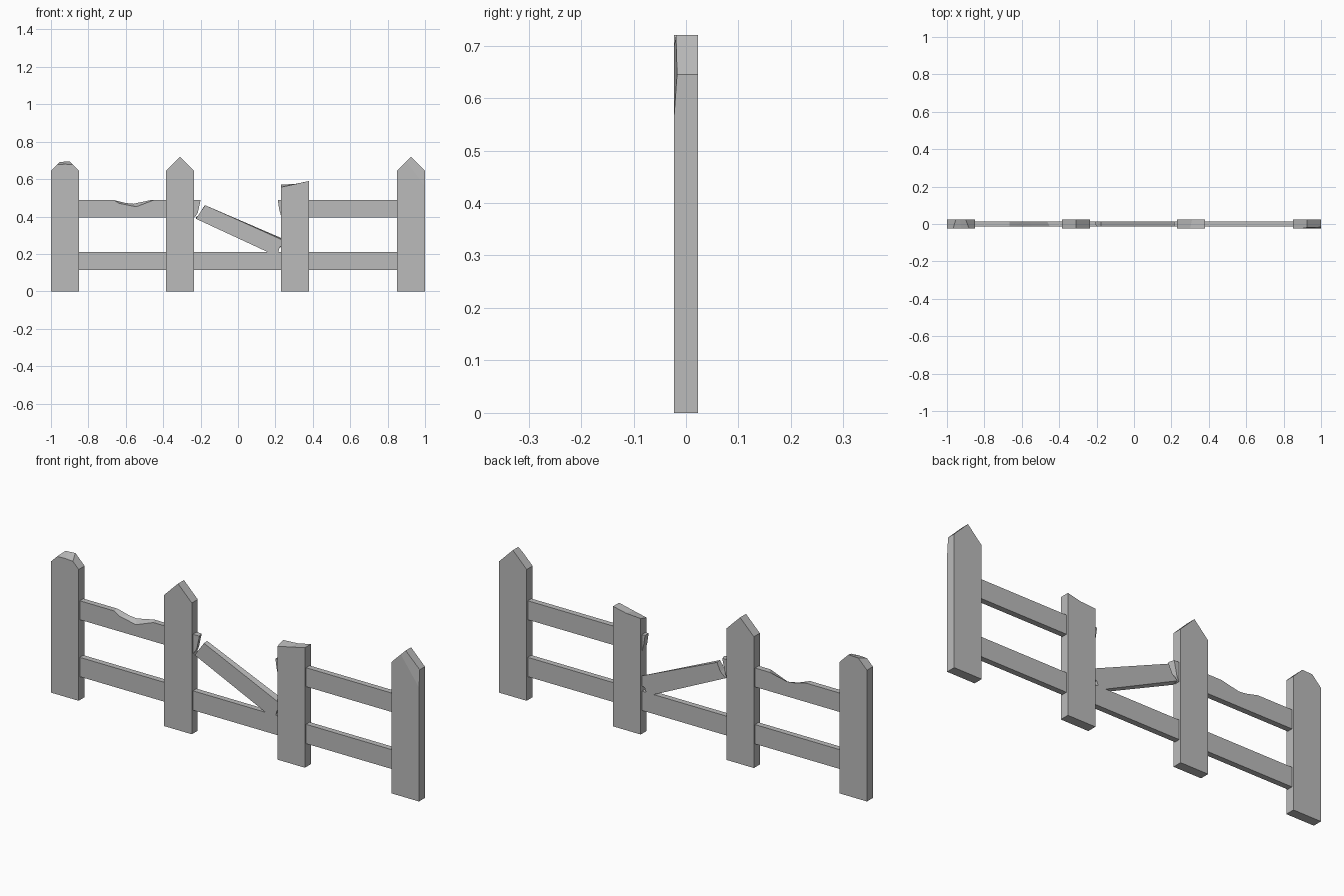
import bpy, bmesh
from mathutils import Vector

if "Cube" in bpy.data.objects:
    bpy.data.objects.remove(bpy.data.objects["Cube"])

grey = bpy.data.materials.new("weathered_grey")
grey.use_nodes = True
COLOUR = (0.5, 0.5, 0.5, 1)
grey.diffuse_color = COLOUR
grey.node_tree.nodes["Principled BSDF"].inputs["Base Color"].default_value = COLOUR

POST_Y, RAIL_Y = 0.023, 0.014


def board(name, front, depth, back=None, cut=None):
    """Join a front outline to a back outline (x, z); optionally shave by a plane."""
    back = back or front
    bm = bmesh.new()
    f = [bm.verts.new((x, -depth, z)) for x, z in front]
    b = [bm.verts.new((x, depth, z)) for x, z in back]
    bm.faces.new(f)
    bm.faces.new(b[::-1])
    n = len(f)
    for i in range(n):
        j = (i + 1) % n
        bm.faces.new((f[j], f[i], b[i], b[j]))
    if cut:
        p, q, r = map(Vector, cut)
        normal = (q - p).cross(r - p)
        if normal.y > 0:
            normal.negate()
        res = bmesh.ops.bisect_plane(bm, geom=bm.verts[:] + bm.edges[:] + bm.faces[:],
                                     plane_co=p, plane_no=normal, clear_outer=True)
        edges = [e for e in res["geom_cut"] if isinstance(e, bmesh.types.BMEdge)]
        bmesh.ops.holes_fill(bm, edges=edges)
    bmesh.ops.recalc_face_normals(bm, faces=bm.faces[:])
    mesh = bpy.data.meshes.new(name)
    bm.to_mesh(mesh)
    bm.free()
    mesh.materials.append(grey)
    obj = bpy.data.objects.new(name, mesh)
    bpy.context.collection.objects.link(obj)
    return obj


def post(name, x, top, back_top=None, cut=None):
    """Upright of standard width; tops run from right to left."""
    foot = [(x, 0), (x + 0.15, 0)]
    return board(name, foot + top, POST_Y, foot + (back_top or top), cut)


def picket(x):
    return [(x + 0.15, 0.645), (x + 0.075, 0.72), (x, 0.645)]


# Pointed posts, the last one with a shaved front corner
post("inner_right_post", -0.385, picket(-0.385))
post("outer_left_post", 0.85, picket(0.85),
     cut=((1, -0.023, 0.56), (1, -0.017, 0.645), (0.925, -0.019, 0.72)))

# Posts with broken tops
post("outer_right_post", -1,
     [(-0.85, 0.645), (-0.882, 0.677), (-0.925, 0.68), (-0.967, 0.678), (-1, 0.645)],
     [(-0.85, 0.645), (-0.9, 0.695), (-0.93, 0.693), (-0.953, 0.692), (-1, 0.645)])
post("inner_left_post", 0.23,
     [(0.38, 0.59), (0.3, 0.572), (0.23, 0.557)],
     [(0.38, 0.59), (0.31, 0.575), (0.23, 0.57)])

# Lower rail
board("lower_rail", [(-0.9, 0.115), (0.9, 0.115), (0.9, 0.21), (-0.9, 0.21)], RAIL_Y)

# Chipped upper rail, snapped off just past the inner post
start, end = [(-0.9, 0.395), (-0.232, 0.395)], [(-0.665, 0.488), (-0.9, 0.488)]
board("upper_right_rail",
      start + [(-0.215, 0.42), (-0.2, 0.488), (-0.45, 0.488), (-0.545, 0.452), (-0.635, 0.47)] + end,
      RAIL_Y,
      start + [(-0.222, 0.42), (-0.207, 0.488), (-0.465, 0.488), (-0.56, 0.468), (-0.6, 0.472)] + end)

# Upper rail on the other side with a splintered stub
board("upper_left_rail",
      [(0.232, 0.395), (0.9, 0.395), (0.9, 0.488), (0.213, 0.488), (0.22, 0.44)], RAIL_Y)

# Fallen piece leaning between the inner posts
board("fallen_rail",
      [(-0.225, 0.388), (0.155, 0.212), (0.21, 0.19), (0.222, 0.235), (0.236, 0.243),
       (0.236, 0.275), (-0.175, 0.46), (-0.2, 0.425)], RAIL_Y,
      [(-0.225, 0.395), (0.155, 0.215), (0.2, 0.195), (0.215, 0.23), (0.236, 0.24),
       (0.236, 0.283), (-0.178, 0.46), (-0.197, 0.42)])
